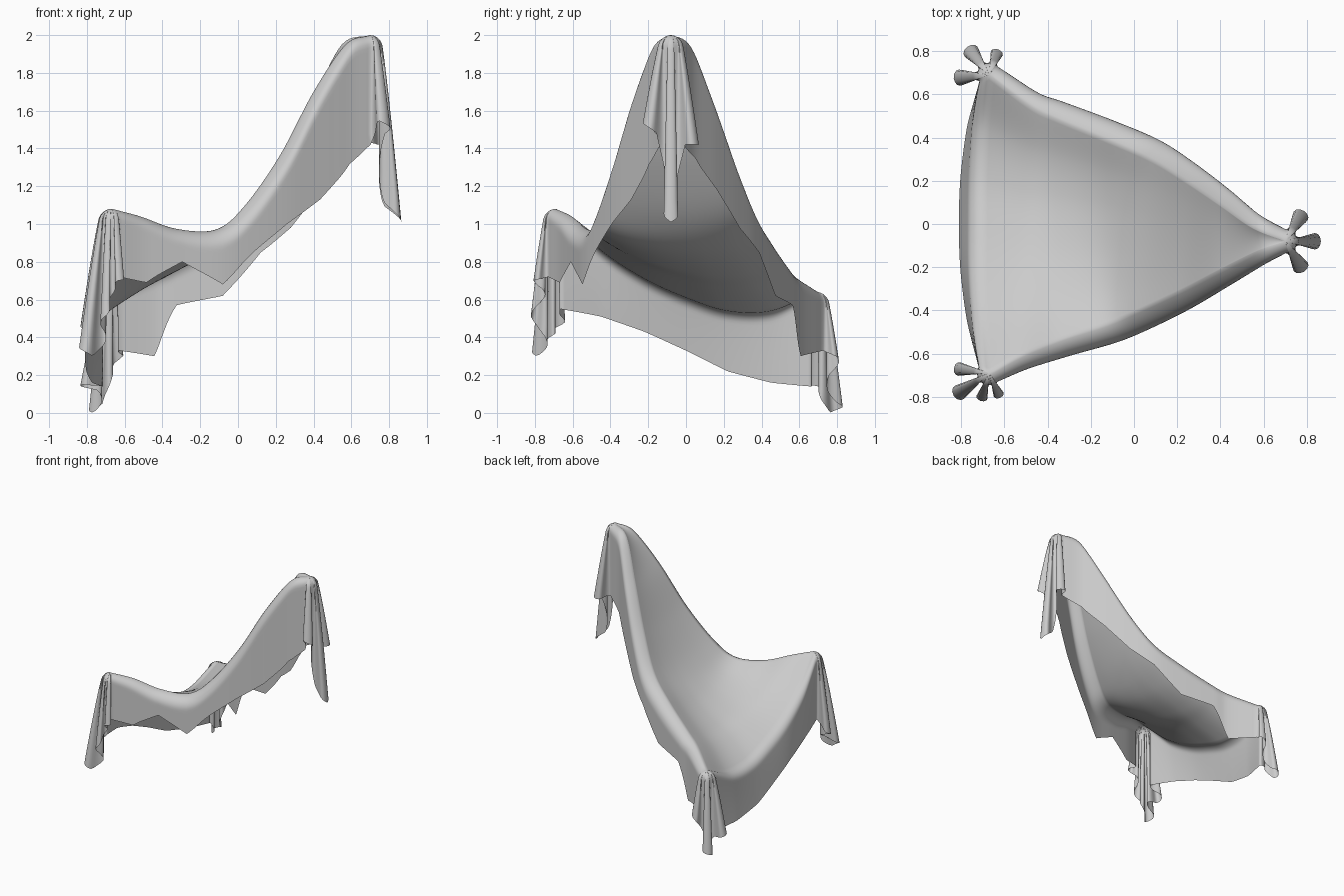
import bpy, bmesh, math
from mathutils import Vector

cube = bpy.data.objects.get("Cube")
if cube:
    bpy.data.objects.remove(cube)

STEPS = 64      # samples along each edge of the sheet
LEVELS = 18     # rows from ridge to hem
ROUND = .055    # radius of the rolled-over corners

# Ridge keys: x, y, z, hem height
FRONT = [(-.67, -.69, 1.08, .72), (-.52, -.605, 1.04, .69), (-.33, -.53, .975, .8),
         (-.12, -.46, .97, .68), (.03, -.395, 1.09, .84), (.22, -.305, 1.36, 1.0),
         (.4, -.21, 1.7, 1.13), (.57, -.125, 1.95, 1.32), (.7, -.08, 2, 1.42)]
BACK = [(.7, -.08, 2, 1.43), (.55, -.02, 1.95, 1.35), (.4, .085, 1.66, 1.18),
        (.24, .195, 1.33, .98), (.08, .295, 1.08, .85), (-.12, .385, .93, .62),
        (-.36, .485, .79, .57), (-.48, .545, .73, .3), (-.67, .69, .64, .33)]
LEFT = [(-.67, .69, .64, .14), (-.69, .45, .54, .16), (-.7, .22, .54, .22), (-.7, 0, .61, .33),
        (-.7, -.22, .71, .43), (-.69, -.45, .86, .51), (-.67, -.69, 1.08, .55)]

# Corner folds: first angle, last angle, fold depths, hem heights
PEAK = (-88, 88, [.11, .11, .11], [1.42, 1.55, 1.48, 1.12, 1.01, 1.1, 1.42, 1.42, 1.43])
BACK_CORNER = (42, 214, [.07, .11, .11], [.33, .3, .2, .05, .0, .12, .15, .14])
FRONT_CORNER = (152, 314, [.11, .14, .08, .07], [.55, .45, .4, .3, .45, .6, .7, .72])


def linear(values, t):
    p = t * (len(values) - 1)
    i = min(int(p), len(values) - 2)
    return values[i] + (values[i + 1] - values[i]) * (p - i)


def smooth(values, t):
    """Catmull-Rom interpolation through evenly spaced values."""
    p = t * (len(values) - 1)
    i = min(int(p), len(values) - 2)
    f = p - i
    b, c = values[i], values[i + 1]
    a = values[i - 1] if i else 2 * b - c
    d = values[i + 2] if i + 2 < len(values) else 2 * c - b
    return b + f / 2 * (c - a + f * (2 * a - 5 * b + 4 * c - d + f * (3 * (b - c) + d - a)))


def ridge(keys, t):
    return Vector([smooth([k[axis] for k in keys], t) for axis in range(3)])


def strand(top, angle, radius, flare, hem):
    """One line of cloth, rolling over the ridge and falling to the hem."""
    out = Vector((math.cos(math.radians(angle)), math.sin(math.radians(angle)), 0))
    points = []
    for k in range(LEVELS + 1):
        v = (k / LEVELS) ** 2
        drop = (top.z - hem) * v
        left = max(0, radius - drop)
        p = top + out * (math.sqrt(radius ** 2 - left ** 2) + flare * v ** .85)
        p.z -= drop
        points.append(p)
    return points


def edge_strands(keys, start, normal, end, swell, flare):
    """Side border whose direction turns to meet the corners."""
    result = []
    for i in range(STEPS + 1):
        t = i / STEPS
        bow = math.sin(math.pi * t)
        angle = normal
        angle += (start - normal) * max(0, 1 - t * 6) + (end - normal) * max(0, 1 - (1 - t) * 6)
        result.append(strand(ridge(keys, t), angle, ROUND + swell * bow, flare * bow,
                             linear([k[3] for k in keys], t)))
    return result


def corner_strands(top, first, last, depths, hems):
    """Gathered corner with bulbous vertical folds."""
    folds = len(depths)
    count = folds * 20
    result = []
    for i in range(1, count):
        t = i / count
        phase = 2 * math.pi * folds * t
        angle = first + (last - first) * t + 7 * math.sin(2 * phase)
        depth = depths[int(t * folds)] * (.5 - .5 * math.cos(phase))
        result.append(strand(top, angle, ROUND, depth, linear(hems, t)))
    return result


def add_grid(bm, rows):
    grid = [[bm.verts.new(p) for p in row] for row in rows]
    for a, b in zip(grid, grid[1:]):
        for j in range(len(a) - 1):
            bm.faces.new((a[j], b[j], b[j + 1], a[j + 1]))


bm = bmesh.new()

# Top sheet stretched between the three ridges
front_end, back_end = Vector(FRONT[0][:3]), Vector(BACK[-1][:3])
sheet = []
for i in range(STEPS + 1):
    s = i / STEPS
    a, b = ridge(FRONT, s), ridge(BACK, 1 - s)
    row = []
    for j in range(STEPS + 1):
        t = j / STEPS
        p = a.lerp(b, t)
        p += (ridge(LEFT, 1 - t) - front_end.lerp(back_end, t)) * (1 - s) ** 3
        p.z -= .1 * math.sin(math.pi * s) * t * (1 - t)
        row.append(p)
    sheet.append(row)
add_grid(bm, sheet)

# Hanging border: three sides joined by three gathered corners
border = edge_strands(FRONT, FRONT_CORNER[1] - 360, -66, PEAK[0], .045, 0)
border += corner_strands(Vector(BACK[0][:3]), *PEAK)
border += edge_strands(BACK, PEAK[1], 66, BACK_CORNER[0], .045, 0)
border += corner_strands(back_end, *BACK_CORNER)
border += edge_strands(LEFT, BACK_CORNER[1], 180, FRONT_CORNER[0], 0, .055)
border += corner_strands(front_end, *FRONT_CORNER)
border.append(border[0])
add_grid(bm, border)

# Join the sheet and border into one smooth cloth
bmesh.ops.remove_doubles(bm, verts=bm.verts, dist=.0002)
bmesh.ops.dissolve_degenerate(bm, edges=bm.edges, dist=.0001)
bmesh.ops.recalc_face_normals(bm, faces=bm.faces)
if sum(f.normal.z * f.calc_area() for f in bm.faces) < 0:
    bmesh.ops.reverse_faces(bm, faces=bm.faces)
for f in bm.faces:
    f.smooth = True

mesh = bpy.data.meshes.new("draped_cloth")
bm.to_mesh(mesh)
bm.free()
cloth = bpy.data.objects.new("draped_cloth", mesh)
bpy.context.collection.objects.link(cloth)

grey = bpy.data.materials.new("grey_fabric")
grey.use_nodes = True
colour = (.6, .6, .6, 1)
grey.diffuse_color = colour
shader = next(n for n in grey.node_tree.nodes if n.type == 'BSDF_PRINCIPLED')
shader.inputs["Base Color"].default_value = colour
shader.inputs["Roughness"].default_value = .8
mesh.materials.append(grey)
